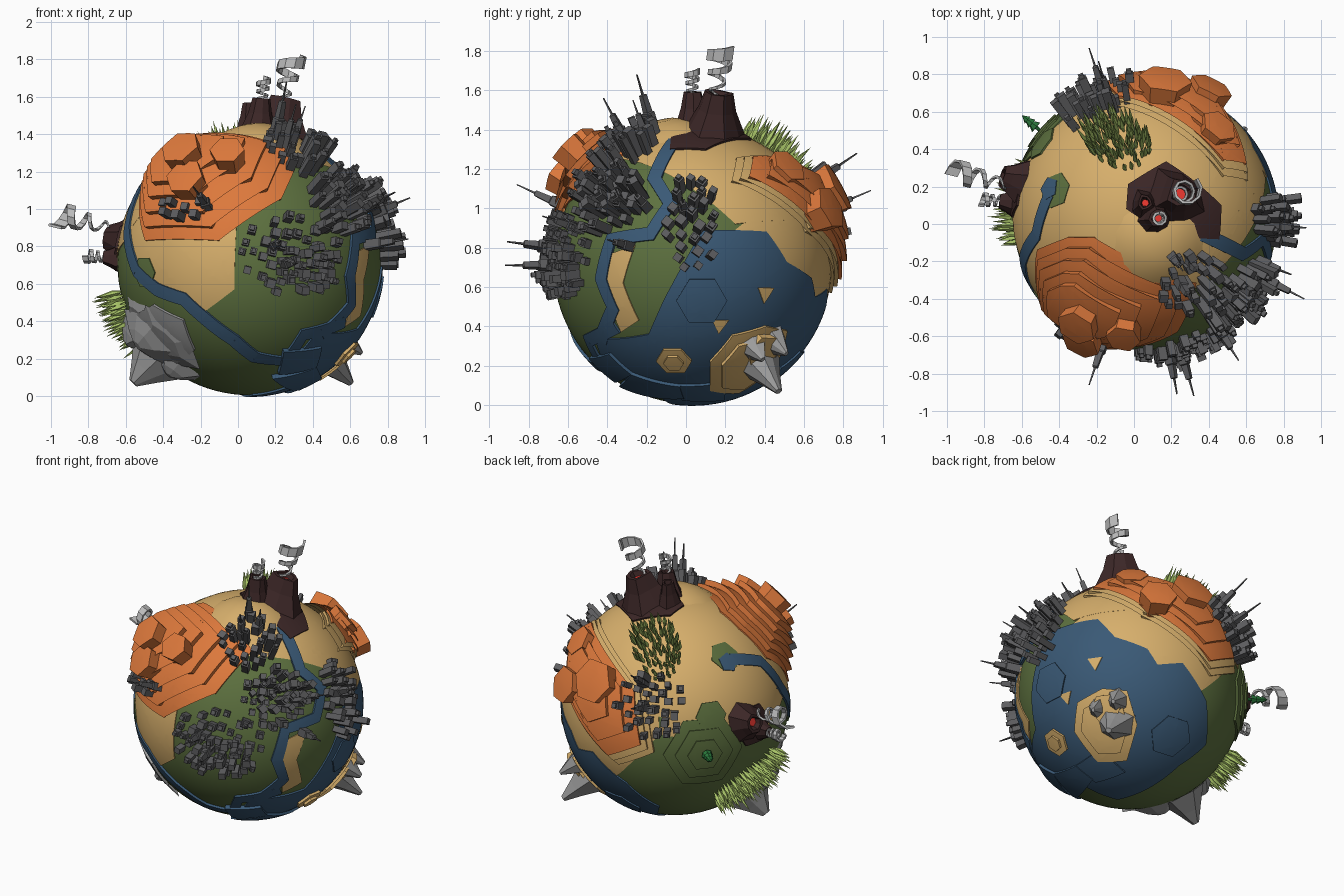
import bpy, bmesh, random
from math import sin, cos, pi, radians, sqrt, atan2
from mathutils import Vector

if "Cube" in bpy.data.objects:
    bpy.data.objects.remove(bpy.data.objects["Cube"])

random.seed(7)
C = Vector((.06, .03, .71))          # planet centre
R = .705
GREEN, TAN, ORANGE = (.11, .165, .05, 1), (.68, .43, .15, 1), (.72, .19, .045, 1)
BLUE, DARK, TOWER = (.042, .10, .18, 1), (.045, .02, .02, 1), (.11, .11, .115, 1)
ROCK, SMOKE, GRASS = (.33, .33, .33, 1), (.5, .5, .5, 1), (.40, .56, .14, 1)
LAVA, TREE = (.85, .04, .03, 1), (.02, .17, .04, 1)
# sight directions (azimuth, elevation) used to place features on the ball
VIEWS = {'F': (0, 0), 'R': (90, 0), 'T': (0, 90), 'B': (220, 20), 'D': (135, -33)}
mats = {}


def pts(view, *uv, r=.71):
    """Unit directions from sight-plane offsets in hundredths."""
    az, el = map(radians, VIEWS[view])
    c = Vector((sin(az) * cos(el), -cos(az) * cos(el), sin(el)))
    x = Vector((cos(az), sin(az), 0))
    y = c.cross(x)
    out = []
    for u, v in zip(uv[::2], uv[1::2]):
        u, v = u / 100, v / 100
        out.append((x * u + y * v + c * sqrt(max(0, r * r - u * u - v * v))).normalized())
    return out


def frame(d):
    h = Vector((0, 0, 1)).cross(d)
    h = h.normalized() if h.length > .05 else Vector((1, 0, 0))
    return h, d.cross(h).normalized()


def mean(ds):
    return sum(ds, Vector()).normalized()


def shrink(ds, f, c=None):
    c = c or mean(ds)
    return [(c + (d - c) * f).normalized() for d in ds]


def ngon(d, rad, n=6, rot=0.):
    h, w = frame(d)
    return [(d + (h * cos(a) + w * sin(a)) * rad / .71).normalized()
            for a in (rot + 2 * pi * i / n for i in range(n))]


def plate(bm, ds, r1, r0=.69, sort=True):
    """Curved tile with the outline ds, from radius r0 up to r1."""
    c = mean(ds)
    h, w = frame(c)
    P = [d / d.dot(c) for d in ds]
    if sort:
        P.sort(key=lambda p: atan2((p - c).dot(w), (p - c).dot(h)))
    b = bmesh.new()
    b.faces.new([b.verts.new(p) for p in P])
    bmesh.ops.triangulate(b, faces=b.faces[:], ngon_method='EAR_CLIP')
    for n in (h, w):
        k = [p.dot(n) for p in P]
        s = min(k) + .07
        while s < max(k):
            bmesh.ops.bisect_plane(b, geom=b.verts[:] + b.edges[:] + b.faces[:],
                                   plane_co=c + n * s, plane_no=n)
            s += .07
    b.normal_update()
    if sum(f.normal.dot(c) for f in b.faces) < 0:
        bmesh.ops.reverse_faces(b, faces=b.faces[:])
    for v in b.verts:
        v.co = v.co.normalized() * r1
    res = bmesh.ops.extrude_edge_only(b, edges=[e for e in b.edges if e.is_boundary])
    for v in res['geom']:
        if isinstance(v, bmesh.types.BMVert):
            v.co = v.co.normalized() * r0
    me = bpy.data.meshes.new('tmp')
    b.to_mesh(me)
    b.free()
    bm.from_mesh(me)
    bpy.data.meshes.remove(me)


def lathe(bm, d, profile, n=4, rot=None, jit=0.):
    """n-sided solid standing radially on the ball; profile = (radius, distance from centre)."""
    h, w = frame(d)
    rot = random.uniform(0, 6) if rot is None else rot
    k = [1 + random.uniform(-jit, jit) for _ in range(n)]
    rings = [[bm.verts.new(d * z + (h * cos(rot + 2 * pi * i / n) + w * sin(rot + 2 * pi * i / n)) * r * k[i])
              for i in range(n)] for r, z in profile]
    for a, b in zip(rings, rings[1:]):
        for i in range(n):
            j = (i + 1) % n
            bm.faces.new((a[i], a[j], b[j], b[i]))
    bm.faces.new(rings[-1])


def finish(name, bm, color, smooth=False):
    bmesh.ops.remove_doubles(bm, verts=bm.verts[:], dist=.0002)
    me = bpy.data.meshes.new(name)
    bm.to_mesh(me)
    bm.free()
    ob = bpy.data.objects.new(name, me)
    ob.location = C
    bpy.context.collection.objects.link(ob)
    if color not in mats:
        mats[color] = bpy.data.materials.new(name + '_colour')
        mats[color].diffuse_color = color
    me.materials.append(mats[color])
    if smooth:
        bpy.ops.object.select_all(action='DESELECT')
        ob.select_set(True)
        bpy.context.view_layer.objects.active = ob
        bpy.ops.object.shade_smooth_by_angle(angle=radians(25))
    return ob


def tiles(name, color, *items):
    bm = bmesh.new()
    for ds, r in items:
        plate(bm, ds, r)
    return finish(name, bm, color, True)


def scatter(d, n, su, sv, rot=0., gap=0.):
    """Random directions in an ellipse around d, kept at least gap apart."""
    h, w = frame(d)
    out = []
    for _ in range(n * 12):
        a, q = random.uniform(0, 2 * pi), sqrt(random.random())
        u, v = cos(a) * q * su, sin(a) * q * sv
        p = (d * .71 + h * (u * cos(rot) - v * sin(rot)) + w * (u * sin(rot) + v * cos(rot))).normalized()
        if len(out) < n and all((p - o).length > gap / .71 for o in out):
            out.append(p)
    return out


# Green ball
bm = bmesh.new()
bmesh.ops.create_icosphere(bm, subdivisions=5, radius=R)
finish('planet_ball', bm, GREEN, True)

# Sand regions
orange2 = (pts('R', 29, 45, 50, 45, 57, 33, 62, 21, 70, 16, r=.76) + pts('B', -47, -27, -28, -20, -31, 14, r=.76)
           + pts('T', 18, 61, 26, 48, 42, 31, r=.76))
isle = pts('D', -27, 1, -11, 9, 4, 7, 9, -14, 1, -36, -17, -36, -30, -17)
tiles('sand_ground', TAN,
      (pts('F', -6, 32, -8, -14, -24, -26, -48, -11, -64, 1, -60, 36, -30, 60), .710),
      (pts('T', 20, -42, -30, -45, -62, -28, -67, 10, -52, 46, -25, 62, 0, 65, 30, 60, 50, 45, 44, -2, 28, -20)
       + pts('R', 22, 21, 10, 44), .711),
      (pts('R', 22, 18) + pts('D', 10, 25, 40, 15, 47, 3) + pts('B', -35, -27, -16, -14, -16, 10)
       + pts('T', -10, 60, 30, 50), .7105),
      (pts('B', -16, -14, 6, -1, 24, -2, 40, -20, 55, -12, 66, 5) + pts('T', -60, 10, -30, 50), .7095),
      (pts('R', -41, 6, -29, 10, -35, -9, -27, -28, -36, -34, -44, -10), .712),
      (shrink(orange2, 1.2), .728), (shrink(orange2, 1.1), .748))
bm = bmesh.new()
lathe(bm, pts('T', 8, -14)[0], [(.28, .64), (.2, .70), (.13, .735), (.06, .757)], 16, 0)
finish('sand_mound', bm, TAN, True)
tiles('sand_islands', TAN, (isle, .73), (shrink(isle, .72), .75), (ngon(pts('D', -9, -3)[0], .09), .77),
      (ngon(pts('R', -9, -48)[0], .09), .73), (ngon(pts('R', -9, -48)[0], .05), .745),
      (ngon(pts('R', 37, -14)[0], .055, 3, .5), .722), (ngon(pts('R', 14, -30)[0], .05, 3, .5), .722))

# Green raised tiles
hx = pts('B', 12, -27)[0]
tiles('green_tiles', GREEN, (ngon(hx, .27), .718), (ngon(hx, .19), .728), (ngon(hx, .11), .738),
      (ngon(pts('T', -48, 15)[0], .1), .716), (ngon(pts('F', -56, -5)[0], .09), .716),
      (ngon(pts('T', -6, 66)[0], .07), .716), (ngon(pts('T', -55, 40)[0], .1), .722))

# Ocean with raised wave shelves
tiles('ocean', BLUE,
      (pts('D', -45, 43, -14, 51, -3, 40, 17, 32, 23, 22, 38, 22, 51, -2, 49, -30, 32, -42, -8, -62, -30, -51)
       + pts('R', -42, -53, -49, -37, -22, -35, -14, -17), .715))
tiles('wave_shelves', BLUE, (ngon(pts('D', 29, -23)[0], .14), .724), (ngon(pts('R', 5, -18)[0], .13), .724),
      (pts('R', -51, -46, -41, -44, -30, -54, -38, -58), .732), (pts('R', -30, -54, -6, -60, -4, -66, -36, -60), .732),
      (pts('R', -6, -60, 17, -58, 16, -67, -5, -67), .728))


# River ribbons with mitred bends
def river(name, path, wd):
    bm = bmesh.new()
    side = []
    for i, p in enumerate(path):
        a, b = path[max(i - 1, 0)], path[min(i + 1, len(path) - 1)]
        n = p.cross(b - a).normalized() * wd / 1.42
        side.append(((p + n).normalized(), (p - n).normalized()))
    for (a, b), (c, d) in zip(side, side[1:]):
        plate(bm, [a, b, d, c], .719, sort=False)
    finish(name, bm, BLUE, True)


river('front_river', pts('T', -51, 13, -58, -9) + pts('F', -65, 18, -60, -4, -49, -14, -35, -19, -24, -29, -8, -41,
      3, -50, 19, -52, 29, -38, 51, -31), .075)
river('side_river', pts('T', 24, -6) + pts('R', -6, 66, -19, 44, -11, 31, -21, 16, -41, 13, -46, -7, -40, -22,
      -46, -38), .075)
tiles('pond', BLUE, (ngon(pts('T', -51, 16)[0], .065, 5), .72))

# Orange mesas
orange1 = pts('F', -57, 39, -55, 12, -16, 12, -6, 29, 17, 34, 27, 56) + pts('T', -6, -26, -27, -10, -41, -10, -57, -30)
top1 = pts('F', -33, 48)[0]
tiles('front_mesa', ORANGE, (orange1, .72), *[(shrink(orange1, f, top1), r) for f, r in
      ((.84, .755), (.68, .79), (.52, .825), (.38, .86))],
      (ngon(pts('F', -37, 62, r=.93)[0], .085), .94), (ngon(pts('F', -12, 61, r=.9)[0], .075), .90),
      (ngon(pts('F', -35, 47, r=.9)[0], .085), .90))
tiles('back_mesa', ORANGE, (orange2, .765), (shrink(orange2, .78), .79), (shrink(orange2, .55), .815),
      (ngon(pts('T', 11, 76, r=.87)[0], .12), .865), (ngon(pts('R', 72, 30, r=.86)[0], .1), .855),
      (ngon(pts('T', 40, 50, r=.82)[0], .09), .82))

# Volcanoes: dark ground, cones, lava, smoke ribbons
left_a, left_b = Vector((-.68, .20, .13)).normalized(), Vector((-.68, .08, .03)).normalized()
tiles('volcano_ground', DARK, (pts('T', -9, 18, -10, 5, 10, -9, 39, -11, 40, 7, 11, 30), .722),
      (ngon(mean([left_a, left_b]), .14), .722))
cones, lava = bmesh.new(), bmesh.new()
for d, top, r in ((pts('T', 19, 13, r=.9)[0], .91, .075), (pts('T', 7, 0, r=.9)[0], .885, .05),
                  (pts('T', 0, 9, r=.9)[0], .86, .04), (left_a, .81, .06), (left_b, .785, .04)):
    lathe(cones, d, [(r * 2.1, .70), (r * 1.35, top * .5 + .36), (r, top), (r * .7, top), (r * .5, top - .04)], 8, jit=.18)
    lathe(lava, d, [(r * .5, top - .035), (r * .5, top - .03)], 6)
finish('volcano_cones', cones, DARK)
finish('lava_pools', lava, LAVA)


def smoke(name, d, a, b, r1, w1, turns):
    bm = bmesh.new()
    h, w = frame(d)
    n, prev = int(turns * 9), None
    for i in range(n + 1):
        t = i / n
        ang, rad, wid = t * turns * 2 * pi, .022 + (r1 - .022) * t, .012 + w1 * t * t
        p = d * (a + (b - a) * t) + (h * cos(ang) + w * sin(ang)) * rad
        cur = (bm.verts.new(p - d * wid / 2), bm.verts.new(p + d * wid / 2))
        if prev:
            bm.faces.new((prev[0], cur[0], cur[1], prev[1]))
        prev = cur
    ob = finish(name, bm, SMOKE)
    m = ob.modifiers.new('thick', 'SOLIDIFY')
    m.thickness, m.offset = .014, 0


smoke('large_smoke', pts('T', 18, 12, r=.9)[0], .88, 1.13, .075, .06, 2.8)
smoke('small_smoke', pts('T', 7, 0, r=.9)[0], .87, .99, .035, .02, 3)
smoke('left_large_smoke', Vector((-.7, .17, .18)).normalized(), .79, 1.08, .07, .06, 2.8)
smoke('left_small_smoke', left_b, .77, .88, .035, .02, 3)

# Cities: box towers, some with a smaller roof block
bm = bmesh.new()
for d, n, su, sv, lo, hi in ((pts('F', 24, 5)[0], 40, .30, .22, .735, .785), (pts('F', 48, 32)[0], 34, .19, .18, .77, .87),
                             (Vector((.24, -.32, .58)).normalized(), 32, .17, .17, .77, .87),
                             (pts('R', -38, 34)[0], 24, .18, .10, .78, .88), (pts('R', 0, 20)[0], 26, .12, .27, .75, .85),
                             (pts('F', 30, -2)[0], 20, .16, .12, .75, .83), (pts('F', -33, 27)[0], 7, .12, .05, .81, .86),
                             (Vector((-.26, .61, .28)).normalized(), 42, .20, .20, .77, .89)):
    turn = random.uniform(0, 1.5)
    for p in scatter(d.normalized(), n, su, sv, 0, .052):
        s, z = random.uniform(.024, .034), random.uniform(lo, hi)
        prof = [(s, .69), (s, z)]
        if random.random() < .4:
            prof += [(s * .6, z), (s * .6, z + .02)]
        lathe(bm, p, prof, 4, turn)
# Skyscrapers with needle masts, given by their tips
for x, y, z in ((.2, -.28, .97), (.25, -.45, .85), (-.3, -.89, .41), (.26, -.95, 0), (.17, -.94, .12), (.5, -.76, .25),
                (.85, -.43, .13), (.86, -.05, .35), (.78, -.3, .38), (-.3, .91, .38), (-.25, .84, .57), (.3, -.3, .84)):
    v = Vector((x, y, z))
    q = v.length - .71
    lathe(bm, v.normalized(), [(.036, .69), (.034, .71 + q * .35), (.025, .71 + q * .37), (.02, .71 + q * .65),
                               (.007, .71 + q * .67), (.004, .71 + q)], 4)
finish('city_towers', bm, TOWER)

# Spiky grass patches
bm = bmesh.new()
for d, n, su, sv, rot in ((pts('T', -15, 41)[0], 95, .14, .22, .4), (Vector((-.62, .10, -.3)).normalized(), 105, .28, .11, .5)):
    for p in scatter(d, n, su, sv, rot, .018):
        lathe(bm, p, [(.004, .70), (.015, .75), (.0, random.uniform(.80, .87))], 4)
finish('grass_spikes', bm, GRASS)

# Lone fir tree
bm = bmesh.new()
d = Vector((-.55, .46, -.02)).normalized()
lathe(bm, d, [(.01, .7), (.01, .76), (.035, .76), (.018, .79), (.03, .79), (.014, .82), (.024, .82), (0, .86)], 7)
finish('fir_tree', bm, TREE)

# Grey mountains
tiles('rock_ground', ROCK, (pts('F', -51, -22, -35, -30, -29, -46, -45, -56, -60, -36, -62, -29), .72))
bm = bmesh.new()
for tip, r in (((-.62, -.10, -.64), .17), ((-.61, -.24, -.28), .14), ((-.46, -.37, -.42), .2), ((-.6, -.24, -.44), .2),
               ((-.43, -.2, -.6), .15), ((-.66, -.05, -.43), .14), ((.545, .44, -.64), .13), ((.6, .36, -.48), .09),
               ((.54, .48, -.45), .08)):
    v = Vector(tip)
    lathe(bm, v.normalized(), [(r, .69), (r * .5, .5 * v.length + .36), (r * .15, v.length)], 7, jit=.25)
finish('grey_peaks', bm, ROCK)

for m in bpy.data.materials:
    if m.users and not m.is_grease_pencil:
        m.use_nodes = True
        m.node_tree.nodes["Principled BSDF"].inputs["Base Color"].default_value = m.diffuse_color
